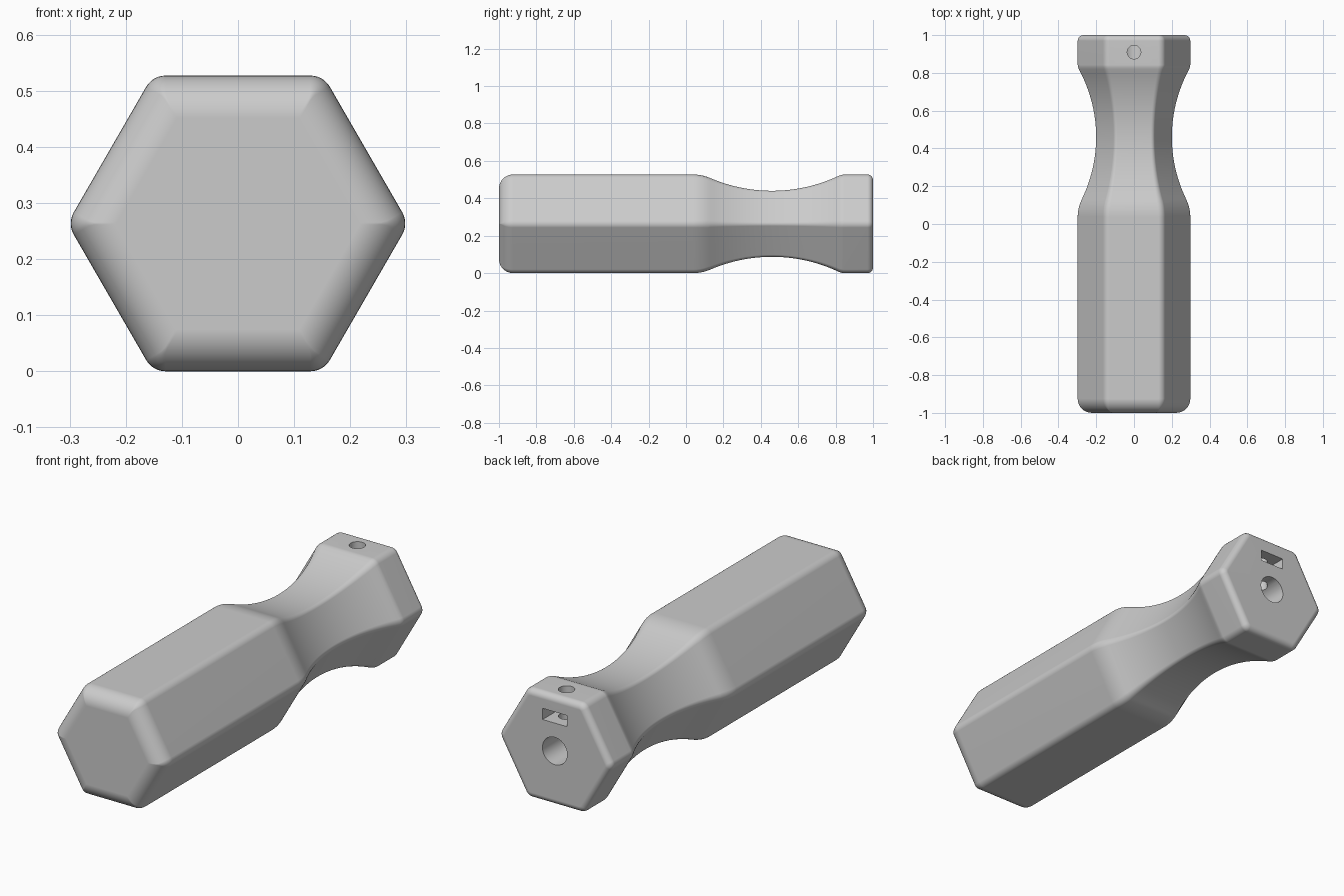
import bpy
import bmesh
from math import sin, cos, pi, radians, sqrt, asin
from mathutils import Matrix, Vector

cube = bpy.data.objects.get("Cube")
if cube:
    bpy.data.objects.remove(cube, do_unlink=True)

APOTHEM, MID_Z, CORNER = 0.2635, 0.2635, 0.04

grey = bpy.data.materials.new("plain grey")
grey.use_nodes = True
grey.diffuse_color = (0.6, 0.6, 0.6, 1)
grey.node_tree.nodes["Principled BSDF"].inputs["Base Color"].default_value = (0.6, 0.6, 0.6, 1)


def rounded_hexagon(apothem, radius, y, steps=6):
    """Hexagon outline with rounded corners, points toward left and right."""
    points = []
    reach = (apothem - radius) / cos(pi / 6)
    for k in range(6):
        corner = k * pi / 3
        for s in range(steps + 1):
            a = corner - pi / 6 + s / steps * pi / 3
            points.append(Vector((reach * cos(corner) + radius * cos(a), y,
                                  MID_Z + reach * sin(corner) + radius * sin(a))))
    return points


def handle_profile():
    """Lengthwise stations: y, apothem, corner radius."""
    stations = []
    # front end fillet
    r, n = 0.075, 10
    for i in range(n + 1):
        a = i / n * pi / 2
        inset = r * (1 - sin(a))
        stations.append((-1 + r * (1 - cos(a)), APOTHEM - inset, max(CORNER - inset, 0.004)))
    # blend into the waist
    waist_y, waist, big = 0.46, 0.1765, 0.834
    tilt = asin(0.33 / big)
    blend = 0.233
    start = waist_y - 0.33 - blend * sin(tilt)
    for i in range(8):
        a = tilt * i / 8
        stations.append((start + blend * sin(a), APOTHEM - blend * (1 - cos(a)), CORNER))
    # concave waist
    for i in range(33):
        d = -0.33 + i / 32 * 0.69
        a = waist + big - sqrt(big * big - d * d)
        stations.append((waist_y + d, a, CORNER - 0.2 * (APOTHEM - a)))
    stations.append((0.831, APOTHEM - 0.002, CORNER))
    stations.append((0.842, APOTHEM, CORNER))
    # rear end fillet
    r, n = 0.03, 6
    for i in range(n + 1):
        a = i / n * pi / 2
        inset = r * (1 - cos(a))
        stations.append((1 - r + r * sin(a), APOTHEM - inset, CORNER - inset))
    return stations


def add_object(name, bm):
    bmesh.ops.recalc_face_normals(bm, faces=bm.faces)
    mesh = bpy.data.meshes.new(name)
    bm.to_mesh(mesh)
    bm.free()
    mesh.materials.append(grey)
    obj = bpy.data.objects.new(name, mesh)
    bpy.context.collection.objects.link(obj)
    return obj


def cylinder_cutter(name, radius, depth, matrix):
    bm = bmesh.new()
    bmesh.ops.create_cone(bm, cap_ends=True, segments=48, radius1=radius,
                          radius2=radius, depth=depth, matrix=matrix)
    return add_object(name, bm)


# Handle body lofted through the stations
bm = bmesh.new()
rings = [[bm.verts.new(p) for p in rounded_hexagon(a, r, y)] for y, a, r in handle_profile()]
for one, two in zip(rings, rings[1:]):
    for i in range(len(one)):
        j = (i + 1) % len(one)
        bm.faces.new((one[i], one[j], two[j], two[i]))
bm.faces.new(rings[0])
bm.faces.new(rings[-1])
handle = add_object("handle", bm)

# Shaft bore, set screw hole and nut slot
bore = cylinder_cutter("shaft_bore_cutter", 0.066, 1.1,
                       Matrix.Translation((0, 0.55, MID_Z)) @ Matrix.Rotation(pi / 2, 4, 'X'))
screw = cylinder_cutter("screw_hole_cutter", 0.036, 0.4, Matrix.Translation((0, 0.91, MID_Z + 0.2)))
bm = bmesh.new()
bmesh.ops.create_cube(bm, size=1, matrix=Matrix.Translation((0, 0.94, 0.425))
                      @ Matrix.Diagonal((0.13, 0.2, 0.054, 1)))
slot = add_object("nut_slot_cutter", bm)

bpy.ops.object.select_all(action='DESELECT')
bpy.context.view_layer.objects.active = handle
handle.select_set(True)
for cutter in (bore, screw, slot):
    cutter.hide_render = True
    mod = handle.modifiers.new(cutter.name, 'BOOLEAN')
    mod.operation, mod.solver, mod.object = 'DIFFERENCE', 'EXACT', cutter
    bpy.ops.object.modifier_apply(modifier=mod.name)
    bpy.data.objects.remove(cutter, do_unlink=True)

# Smooth fillets with crisp hole rims
bpy.ops.object.shade_smooth_by_angle(angle=radians(30))
weighted = handle.modifiers.new("weighted normals", 'WEIGHTED_NORMAL')
weighted.keep_sharp = True
